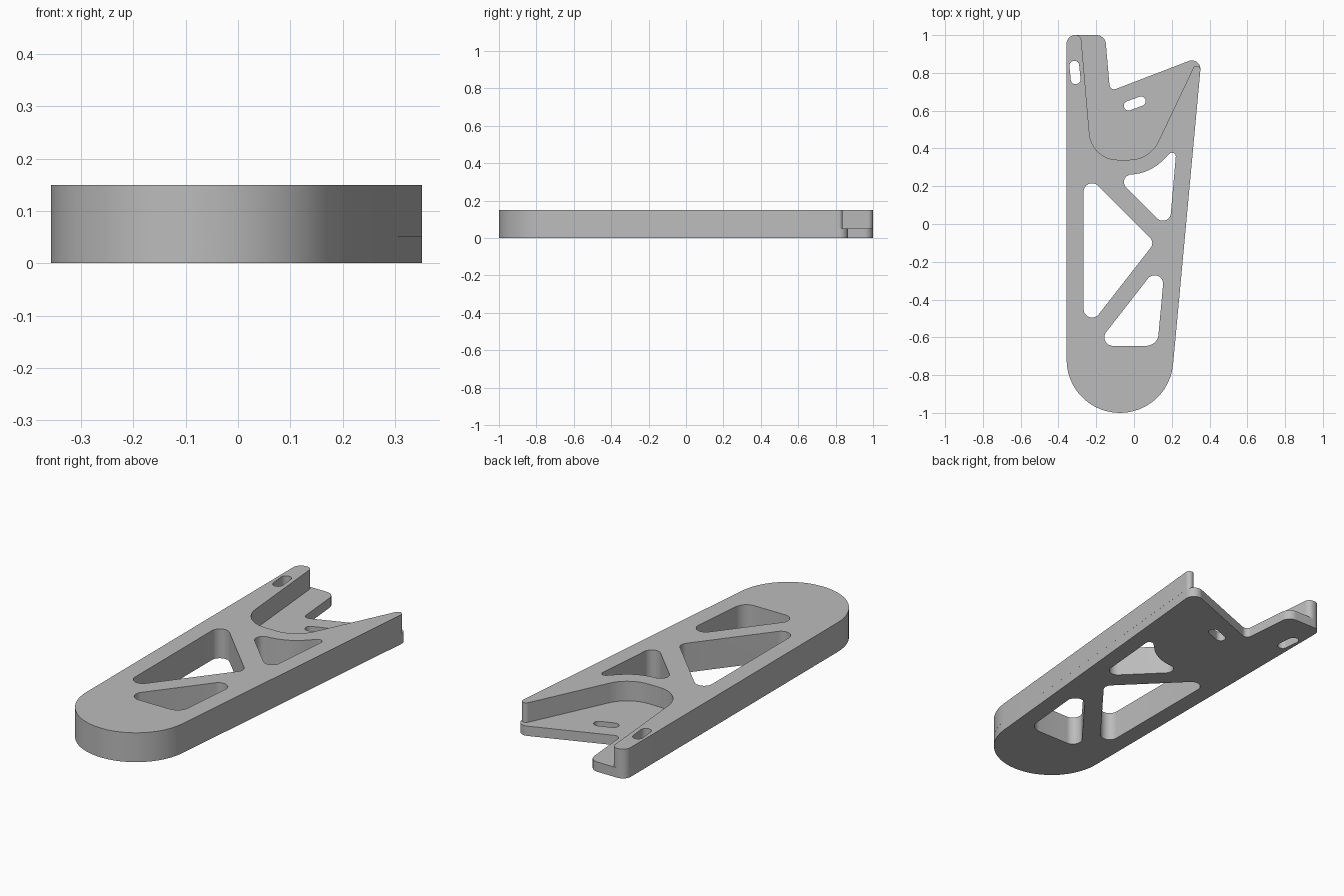
import bpy, bmesh, math
from mathutils import Vector

cube = bpy.data.objects.get("Cube")
if cube:
    bpy.data.objects.remove(cube, do_unlink=True)

grey = bpy.data.materials.new("plain grey")
grey.use_nodes = True
grey.diffuse_color = (0.5, 0.5, 0.5, 1)
grey.node_tree.nodes["Principled BSDF"].inputs["Base Color"].default_value = (0.5, 0.5, 0.5, 1)


def rounded(corners):
    """Outline through (x, y, radius) corners, each corner filleted."""
    out = []
    for i, (x, y, r) in enumerate(corners):
        p = Vector((x, y))
        if r == 0:
            out.append(p)
            continue
        a = (Vector(corners[i - 1][:2]) - p).normalized()
        b = (Vector(corners[(i + 1) % len(corners)][:2]) - p).normalized()
        half = a.angle(b) / 2
        centre = p + (a + b).normalized() * (r / math.sin(half))
        start = p + a * (r / math.tan(half)) - centre
        sweep = math.pi - 2 * half
        turn = 1 if a.cross(b) < 0 else -1
        steps = max(6, round(sweep / math.radians(7)))
        for k in range(steps + 1):
            t = turn * sweep * k / steps
            c, s = math.cos(t), math.sin(t)
            out.append(centre + Vector((start.x * c - start.y * s, start.x * s + start.y * c)))
    return out


def slot(ax, ay, bx, by, r):
    """Round-ended slot between two centres."""
    a, b = Vector((ax, ay)), Vector((bx, by))
    base = math.atan2(by - ay, bx - ax)
    pts = []
    for centre, offset in ((b, -math.pi / 2), (a, math.pi / 2)):
        for k in range(17):
            t = base + offset + math.pi * k / 16
            pts.append(centre + Vector((math.cos(t), math.sin(t))) * r)
    return pts


def prisms(name, outlines, z0, z1):
    """One object of straight-sided prisms."""
    bm = bmesh.new()
    for pts in outlines:
        low = [bm.verts.new((p.x, p.y, z0)) for p in pts]
        high = [bm.verts.new((p.x, p.y, z1)) for p in pts]
        bm.faces.new(low[::-1])
        bm.faces.new(high)
        for i in range(len(pts)):
            j = (i + 1) % len(pts)
            bm.faces.new((low[i], low[j], high[j], high[i]))
    bmesh.ops.recalc_face_normals(bm, faces=bm.faces)
    mesh = bpy.data.meshes.new(name)
    bm.to_mesh(mesh)
    bm.free()
    mesh.materials.append(grey)
    obj = bpy.data.objects.new(name, mesh)
    bpy.context.collection.objects.link(obj)
    return obj


def combine(target, tool, operation):
    bpy.context.view_layer.objects.active = target
    mod = target.modifiers.new(operation.lower(), "BOOLEAN")
    mod.operation, mod.solver, mod.object = operation, "EXACT", tool
    bpy.ops.object.modifier_apply(modifier=mod.name)
    bpy.data.objects.remove(tool, do_unlink=True)


# Shared round front end and outer left corner
front = [(-0.357, 1, 0.045), (-0.357, -1, 0.282), (0.183, -1, 0.282)]

# Thin floor, with the notched back edge
floor = front + [(0.358, 0.889, 0.045), (-0.127, 0.703, 0.025), (-0.153, 1, 0.05)]
# Thick body, open around the back pocket
body = front + [(0.362, 0.928, 0.02), (0.083, 0.34, 0.17), (-0.224, 0.34, 0.15), (-0.281, 1, 0.03)]

plate = prisms("bracket_plate", [rounded(floor)], 0, 0.05)
combine(plate, prisms("thick_body", [rounded(body)], 0.05, 0.15), "UNION")

# Lightening windows, the back one following the pocket's curve
arc = [(-0.026 + 0.25 * math.sin(math.radians(d)), 0.512 - 0.25 * math.cos(math.radians(d)), 0)
       for d in range(0, 49, 6)]
back_window = [(-0.11, 0.262, 0.04)] + arc + [(0.226, 0.41, 0.02), (0.187, -0.034, 0.042)]
middle_window = [(-0.267, 0.279, 0.045), (0.11, -0.098, 0.04), (-0.267, -0.581, 0.045)]
front_window = [(-0.204, -0.645, 0.045), (0.168, -0.168, 0.045), (0.124, -0.645, 0.065)]
windows = [rounded(w) for w in (back_window, middle_window, front_window)]

# Mounting slots
slots = [slot(-0.316, 0.838, -0.309, 0.766, 0.026), slot(-0.029, 0.626, 0.037, 0.65, 0.025)]
combine(plate, prisms("cutters", windows + slots, -0.1, 0.3), "DIFFERENCE")

# Smooth the fillets, keep the rims sharp
bpy.ops.object.select_all(action="DESELECT")
plate.select_set(True)
bpy.context.view_layer.objects.active = plate
bpy.ops.object.shade_smooth_by_angle(angle=math.radians(30))
